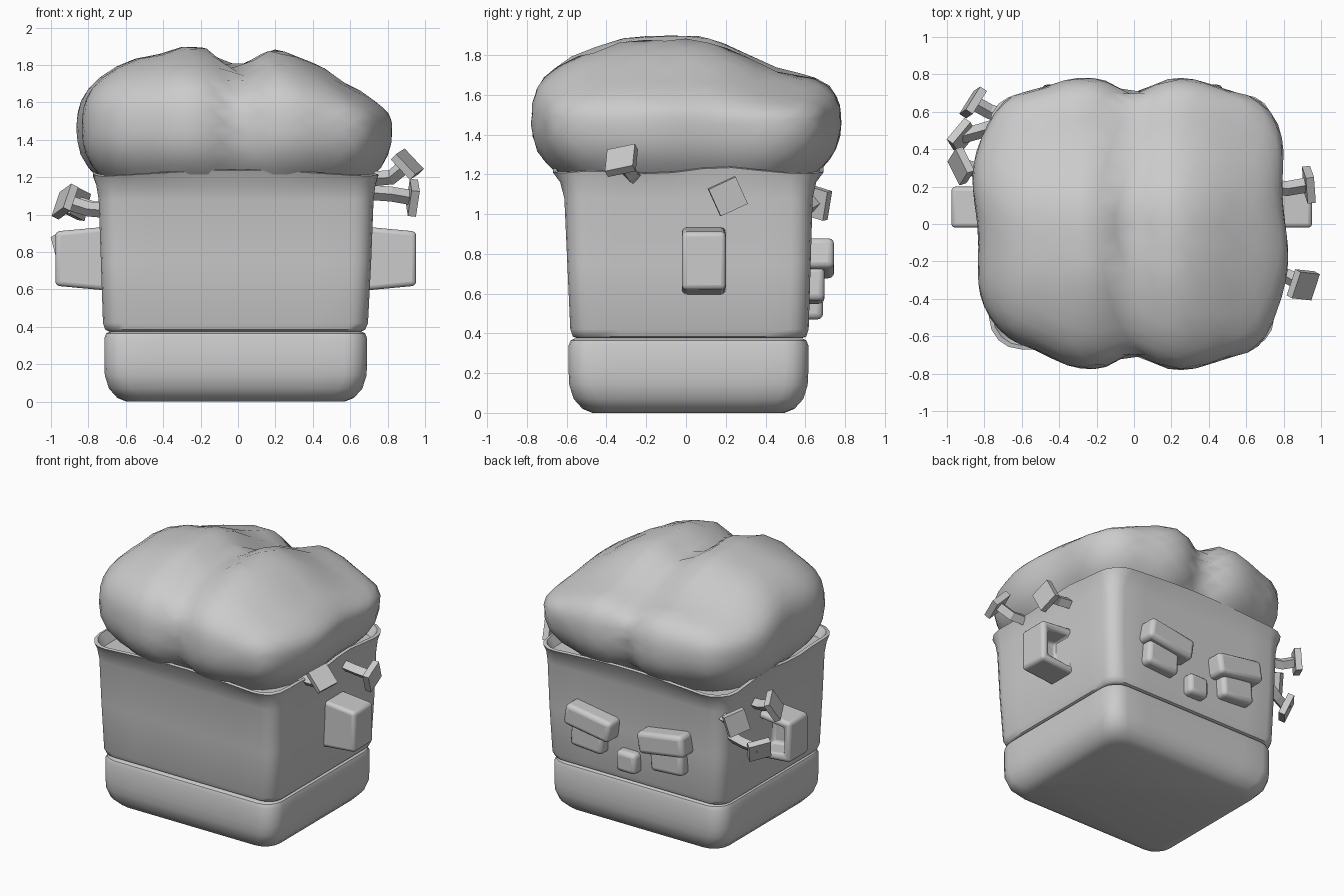
import bpy, bmesh, math
from mathutils import Vector, Quaternion

if "Cube" in bpy.data.objects:
    bpy.data.objects.remove(bpy.data.objects["Cube"])


def finish(bm, name, angle=40, bevel=0):
    bmesh.ops.recalc_face_normals(bm, faces=bm.faces)
    me = bpy.data.meshes.new(name)
    bm.to_mesh(me)
    bm.free()
    ob = bpy.data.objects.new(name, me)
    bpy.context.collection.objects.link(ob)
    if bevel:
        m = ob.modifiers.new("bevel", 'BEVEL')
        m.width, m.segments, m.limit_method = bevel, 3, 'ANGLE'
    bpy.ops.object.select_all(action='DESELECT')
    ob.select_set(True)
    bpy.context.view_layer.objects.active = ob
    bpy.ops.object.shade_smooth_by_angle(angle=math.radians(angle))
    return ob


def ring(bm, z, x0, x1, y0, y1, r, wave=0):
    """Rounded rectangle with extra points on its sides."""
    pts = []
    centres = [(x1 - r, y1 - r), (x0 + r, y1 - r), (x0 + r, y0 + r), (x1 - r, y0 + r)]
    for k, (cx, cy) in enumerate(centres):
        for i in range(5):
            a = math.pi / 2 * (k + i / 4)
            pts.append(Vector((cx + r * math.cos(a), cy + r * math.sin(a), z)))
        a = math.pi / 2 * (k + 1)
        nx, ny = centres[(k + 1) % 4]
        end = Vector((nx + r * math.cos(a), ny + r * math.sin(a), z))
        start = pts[-1].copy()
        pts += [start.lerp(end, i / 7) for i in range(1, 7)]
    for p in pts:
        side = max(0, 1 - (p.y / .62) ** 2)
        p.z += wave * (math.cos(8 * (p.y - .22)) * side
                       + (1 - side) * math.cos(3.5 * p.x))
    return [bm.verts.new(p) for p in pts]


def loft(name, sections):
    bm = bmesh.new()
    rings = [ring(bm, *s) for s in sections]
    for a, b in zip(rings, rings[1:]):
        for i in range(len(a)):
            j = (i + 1) % len(a)
            bm.faces.new((a[i], a[j], b[j], b[i]))
    bm.faces.new(rings[0])
    bm.faces.new(rings[-1])
    return finish(bm, name)


# Rounded base slab
loft("base", [(z, -.715 + i, .69 - i, -.59 + i, .615 - i, .12) for z, i in
              ((0, .12), (.02, .07), (.07, .025), (.14, .003), (.2, 0),
               (.34, 0), (.365, .01), (.375, .03))])

# Planter body with a flared, wavy rim
loft("planter", [
    (.376, -.69, .66, -.55, .585, .08),
    (.385, -.71, .68, -.57, .605, .1),
    (.42, -.722, .695, -.582, .617, .1),
    (.75, -.733, .712, -.597, .627, .1),
    (1.08, -.745, .725, -.612, .637, .11),
    (1.16, -.758, .735, -.633, .655, .13),
    (1.22, -.775, .75, -.67, .692, .17, .018),
    (1.225, -.755, .73, -.65, .672, .16, .018),
    (1.15, -.71, .69, -.60, .62, .1)])


# Puffy lobed crown
def lerp_table(t, x):
    for (xa, va), (xb, vb) in zip(t, t[1:]):
        if x <= xb:
            k = max(0, (x - xa) / (xb - xa))
            k = k * k * (3 - 2 * k)
            return va + (vb - va) * k
    return t[-1][1]


HEIGHT = [(-.8, .40), (-.55, .425), (-.42, .425), (-.28, .455), (-.18, .445),
          (-.03, .335), (.2, .435), (.4, .38), (.6, .28), (.8, .22)]
SLOPE = [(-.7, .88), (-.5, .93), (-.25, 1), (.03, 1), (.52, .67), (.7, .72)]
bm = bmesh.new()
bmesh.ops.create_icosphere(bm, subdivisions=4, radius=1)
for v in bm.verts:
    p = v.co
    q = 2.8 if p.x < 0 and p.y < 0 else 3.8
    xy = (abs(p.x) ** q + abs(p.y) ** q) ** (1 / q)
    a, b, c = p * (xy ** 3 + abs(p.z) ** 3) ** (-1 / 3)
    x, y = .83 * a - .02, .77 * b
    x *= 1 + .02 * math.sin(9 * y + 1.2 + 2 * a)
    y *= 1.02 - .12 * math.exp(-(x / .12) ** 2) \
        - .05 * math.exp(-((x - .5) / .12) ** 2) - .05 * math.exp(-((x + .52) / .12) ** 2)
    if c > 0:
        z = 1.45 + c * lerp_table(HEIGHT, x) * lerp_table(SLOPE, y)
    else:  # tuck the underside into the rim
        z = 1.45 + .45 * c
        k = min(1, (1.45 - z) / .27) ** 2
        x, y = x * (1 - .08 * k), y * (1 - .13 * k)
    v.co = (x, y, z)
finish(bm, "crown", 180)


def block(name, x, y, z, bevel=.025, tilt=0):
    """Bevelled box given by its ranges, tilted about y."""
    bm = bmesh.new()
    bmesh.ops.create_cube(bm, size=1)
    for v in bm.verts:
        v.co = [c * (r[1] - r[0]) for c, r in zip(v.co, (x, y, z))]
    ob = finish(bm, name, 40, bevel)
    ob.location = [(r[0] + r[1]) / 2 for r in (x, y, z)]
    ob.rotation_euler.y = math.radians(tilt)
    return ob


# Face blocks on the back
for side, n in ((1, "right"), (-1, "left")):
    bx = sorted((side * .11 - .01, side * .48 - .01))
    ex = sorted((side * .19, side * .45))
    block(n + "_brow", bx, (.58, .745), (.70, .855), .03, -9 * side)
    block(n + "_eye", ex, (.58, .697), (.555, .73), .03, -4 * side)
block("nose", (-.07, .09), (.58, .69), (.47, .62), .03)

# Side handles, hollow towards the back
for side, n, x0, x1 in ((1, "right", .66, .953), (-1, "left", .68, .977)):
    bm = bmesh.new()
    bmesh.ops.create_cube(bm, size=1)
    for v in bm.verts:
        out = v.co.x > 0
        v.co = (side * (x1 if out else x0), .09 + .22 * v.co.y,
                .765 + v.co.z * (.29 if out else .345))
    bmesh.ops.recalc_face_normals(bm, faces=bm.faces)
    f = max(bm.faces, key=lambda f: f.calc_center_median().y)
    bmesh.ops.inset_region(bm, faces=[f], thickness=.075)
    new = bmesh.ops.extrude_face_region(bm, geom=[f])["geom"]
    bm.faces.remove(f)
    bmesh.ops.translate(bm, verts=[g for g in new if isinstance(g, bmesh.types.BMVert)],
                        vec=(0, -.16, 0))
    finish(bm, n + "_handle", 40, .024)


# Twigs ending in flat square leaves
def twig(name, path, normal, roll):
    cu = bpy.data.curves.new(name + "_stem", 'CURVE')
    cu.dimensions = '3D'
    cu.bevel_depth, cu.bevel_resolution, cu.use_fill_caps = .04, 0, True
    sp = cu.splines.new('POLY')
    sp.use_smooth = False
    sp.points.add(len(path) - 1)
    for q, p in zip(sp.points, path):
        q.co = (*p, 1)
    bpy.context.collection.objects.link(bpy.data.objects.new(name + "_stem", cu))
    leaf = block(name + "_leaf", (-.075, .075), (-.075, .075), (-.022, .022), 0)
    leaf.location = path[-1]
    leaf.rotation_mode = 'QUATERNION'
    leaf.rotation_quaternion = Vector(normal).to_track_quat('Z', 'Y') @ \
        Quaternion((0, 0, 1), math.radians(roll))


twig("twig_a", [(.70, -.26, 1.19), (.82, -.28, 1.20), (.905, -.325, 1.27)], (.65, -.35, .65), 15)
twig("twig_b", [(.68, .2, 1.12), (.82, .19, 1.11), (.935, .21, 1.09)], (1, .12, -.1), 25)
twig("twig_c", [(-.68, .26, 1.02), (-.80, .28, 1.03), (-.925, .31, 1.07)], (-.8, -.25, .4), 20)
twig("twig_d", [(-.68, .57, 1.03), (-.77, .60, 1.03), (-.86, .65, 1.06)], (-.75, .5, .1), 15)
twig("twig_e", [(-.68, .54, .90), (-.81, .50, .84), (-.92, .47, .81)], (-.7, .5, -.4), 10)
